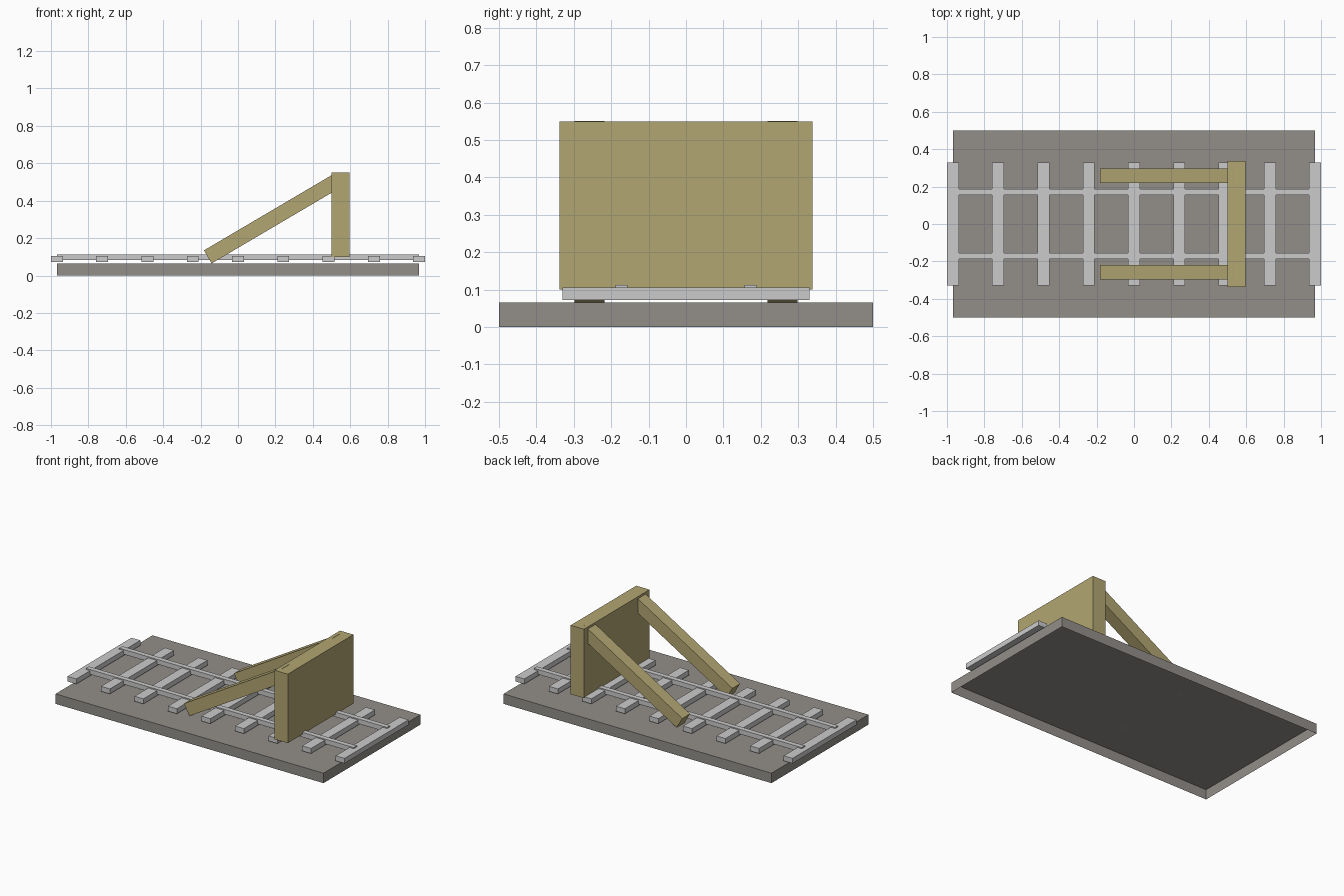
import bpy, bmesh
from math import radians, cos, sin
from mathutils import Matrix

if "Cube" in bpy.data.objects:
    bpy.data.objects.remove(bpy.data.objects["Cube"])


def material(name, rgb):
    m = bpy.data.materials.new(name)
    m.diffuse_color = (*rgb, 1)
    m.use_nodes = True
    m.node_tree.nodes["Principled BSDF"].inputs["Base Color"].default_value = m.diffuse_color
    return m


def box(name, center, size, mat=None, tilt=0.0, open_bottom=False):
    bm = bmesh.new()
    bmesh.ops.create_cube(bm, size=1, matrix=Matrix.Diagonal((*size, 1)))
    if open_bottom:
        bottom = [f for f in bm.faces if f.normal.z < -0.9]
        bmesh.ops.delete(bm, geom=bottom, context='FACES_ONLY')
    me = bpy.data.meshes.new(name)
    bm.to_mesh(me)
    bm.free()
    ob = bpy.data.objects.new(name, me)
    ob.location = center
    ob.rotation_euler.y = -tilt
    if mat:
        me.materials.append(mat)
    bpy.context.collection.objects.link(ob)
    return ob


wood = material("yellow_wood", (0.45, 0.38, 0.17))
gravel = material("gravel", (0.29, 0.275, 0.255))

# Track bed: hollow shell, open underneath
box("track_bed", (0, 0, 0.0325), (1.934, 1.0, 0.065), gravel, open_bottom=True)

# Sleepers, floating just above the bed
for i in range(9):
    box(f"sleeper_{i + 1}", (-0.968 + i * 0.242, 0, 0.089), (0.064, 0.66, 0.033))

# Buffer panel
box("buffer_panel", (0.548, 0, 0.325), (0.096, 0.676, 0.45), wood)

# Rails and diagonal braces, one of each per side
angle, length, thick = radians(30.5), 0.821, 0.081
# Brace centre measured from its lower end's upper corner
cx = -0.182 + cos(angle) * length / 2 + sin(angle) * thick / 2
cz = 0.1345 + sin(angle) * length / 2 - cos(angle) * thick / 2
for side, s in (("left", 1), ("right", -1)):
    box(f"rail_{side}", (0, s * 0.172, 0.0975), (1.934, 0.032, 0.031))
    box(f"brace_{side}", (cx, s * 0.258, cz), (length, 0.08, thick), wood, tilt=angle)
